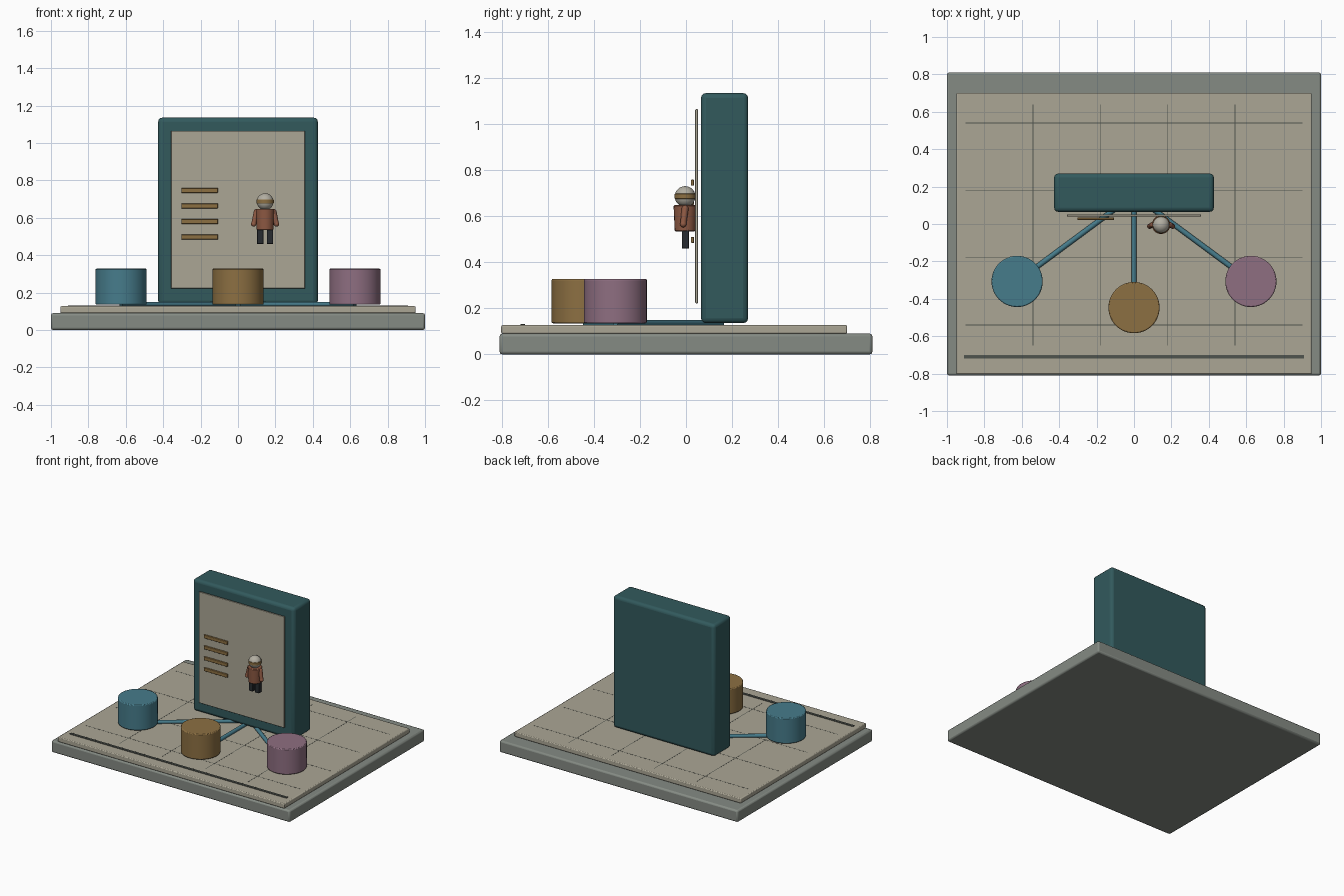
import bpy, math
from mathutils import Vector

if "Cube" in bpy.data.objects:
    bpy.data.objects.remove(bpy.data.objects["Cube"])


def material(name, hexcode):
    m = bpy.data.materials.new(name)
    rgb = [int(hexcode[i:i + 2], 16) / 255 for i in (0, 2, 4)]
    m.diffuse_color = (*[c ** 2.2 for c in rgb], 1)
    m.use_nodes = True
    m.node_tree.nodes["Principled BSDF"].inputs["Base Color"].default_value = m.diffuse_color
    return m


STONE = material("stone", "848a83")
SAND = material("sand", "aaa594")
DARK_TEAL = material("dark_teal", "355a5d")
TEAL = material("teal", "487b8a")
GOLD = material("gold", "8b6f44")
MAUVE = material("mauve", "8d6e80")
RUST = material("rust", "8d5a45")
CHARCOAL = material("charcoal", "2b2f33")
GREY = material("seam_grey", "50544f")
PALE = material("pale", "b0aca0")


def finish(ob, name, mat, bevel=0, segments=2):
    ob.name = name
    ob.data.materials.append(mat)
    if bevel:
        b = ob.modifiers.new("bevel", 'BEVEL')
        b.width, b.segments = bevel, segments
        b.limit_method = 'ANGLE'
    bpy.ops.object.shade_smooth_by_angle(angle=math.radians(35))
    return ob


def box(name, x, y, z, mat, bevel=0, segments=2):
    """Box from (min, max) pairs on each axis."""
    bpy.ops.mesh.primitive_cube_add(size=1, location=[sum(p) / 2 for p in (x, y, z)])
    ob = bpy.context.object
    ob.scale = [p[1] - p[0] for p in (x, y, z)]
    bpy.ops.object.transform_apply(location=False, rotation=False, scale=True)
    return finish(ob, name, mat, bevel, segments)


def rod(name, a, b, r1, r2, mat, sides=16, bevel=0):
    """Straight or tapered round bar from a to b."""
    a, b = Vector(a), Vector(b)
    bpy.ops.mesh.primitive_cone_add(vertices=sides, radius1=r1, radius2=r2,
                                    depth=(b - a).length, location=(a + b) / 2)
    ob = bpy.context.object
    ob.rotation_euler = (b - a).to_track_quat('Z', 'Y').to_euler()
    return finish(ob, name, mat, bevel)


def ball(name, loc, r, mat):
    bpy.ops.mesh.primitive_uv_sphere_add(segments=24, ring_count=14, radius=r, location=loc)
    return finish(bpy.context.object, name, mat)


# Base, floor plate and front inlay
box("base", (-1, 1), (-0.81, 0.81), (0, 0.09), STONE, 0.012)
box("floor_plate", (-0.95, 0.95), (-0.803, 0.70), (0.09, 0.127), SAND, 0.006)
box("front_inlay", (-0.91, 0.91), (-0.72, -0.70), (0.12, 0.132), GREY, 0.002)

# Fine floor seams
for i, x in enumerate((-0.54, -0.18, 0.18, 0.54)):
    box(f"floor_seam_long_{i}", (x - 0.002, x + 0.002), (-0.65, 0.64), (0.124, 0.1275), GREY)
for i, y in enumerate((-0.54, -0.18, 0.18, 0.54)):
    box(f"floor_seam_cross_{i}", (-0.9, 0.9), (y - 0.002, y + 0.002), (0.124, 0.1275), GREY)

# Upright slab with face panel and list bars
box("upright_slab", (-0.427, 0.427), (0.065, 0.27), (0.136, 1.135), DARK_TEAL, 0.022, 3)
box("face_panel", (-0.358, 0.358), (0.04, 0.052), (0.222, 1.065), SAND, 0.003)
for i in range(4):
    z = 0.746 - i * 0.083
    box(f"list_bar_{i}", (-0.303, -0.107), (0.022, 0.035), (z - 0.013, z + 0.013), GOLD, 0.003)

# Three drums joined to the slab by rods
for side, x, y, mat in (("left", -0.625, -0.307, TEAL), ("middle", 0, -0.447, GOLD),
                        ("right", 0.625, -0.307, MAUVE)):
    rod(f"{side}_drum", (x, y, 0.135), (x, y, 0.328), 0.137, 0.137, mat, 48, 0.006)
    rod(f"{side}_connector", (x, y, 0.136), (0, 0.155, 0.136), 0.014, 0.014, TEAL, 12)

# Small figure in front of the panel
FX, FY = 0.145, -0.004
rod("coat", (FX, FY, 0.535), (FX, FY, 0.648), 0.045, 0.05, RUST, 20, 0.004)
ball("head", (FX, FY, 0.686), 0.045, PALE)
rod("head_band", (FX, FY, 0.676), (FX, FY, 0.698), 0.0462, 0.0462, GOLD, 24, 0.002)
for side, s in (("left", -1), ("right", 1)):
    leg = FX + s * 0.026
    box(f"{side}_leg", (leg - 0.017, leg + 0.017), (-0.018, 0.013), (0.46, 0.545), CHARCOAL, 0.003)
    top, wrist = (FX + s * 0.046, FY, 0.632), (FX + s * 0.061, FY - 0.008, 0.566)
    rod(f"{side}_arm", top, wrist, 0.015, 0.013, RUST, 12)
    ball(f"{side}_shoulder", top, 0.015, RUST)
    ball(f"{side}_hand", wrist, 0.014, RUST)
